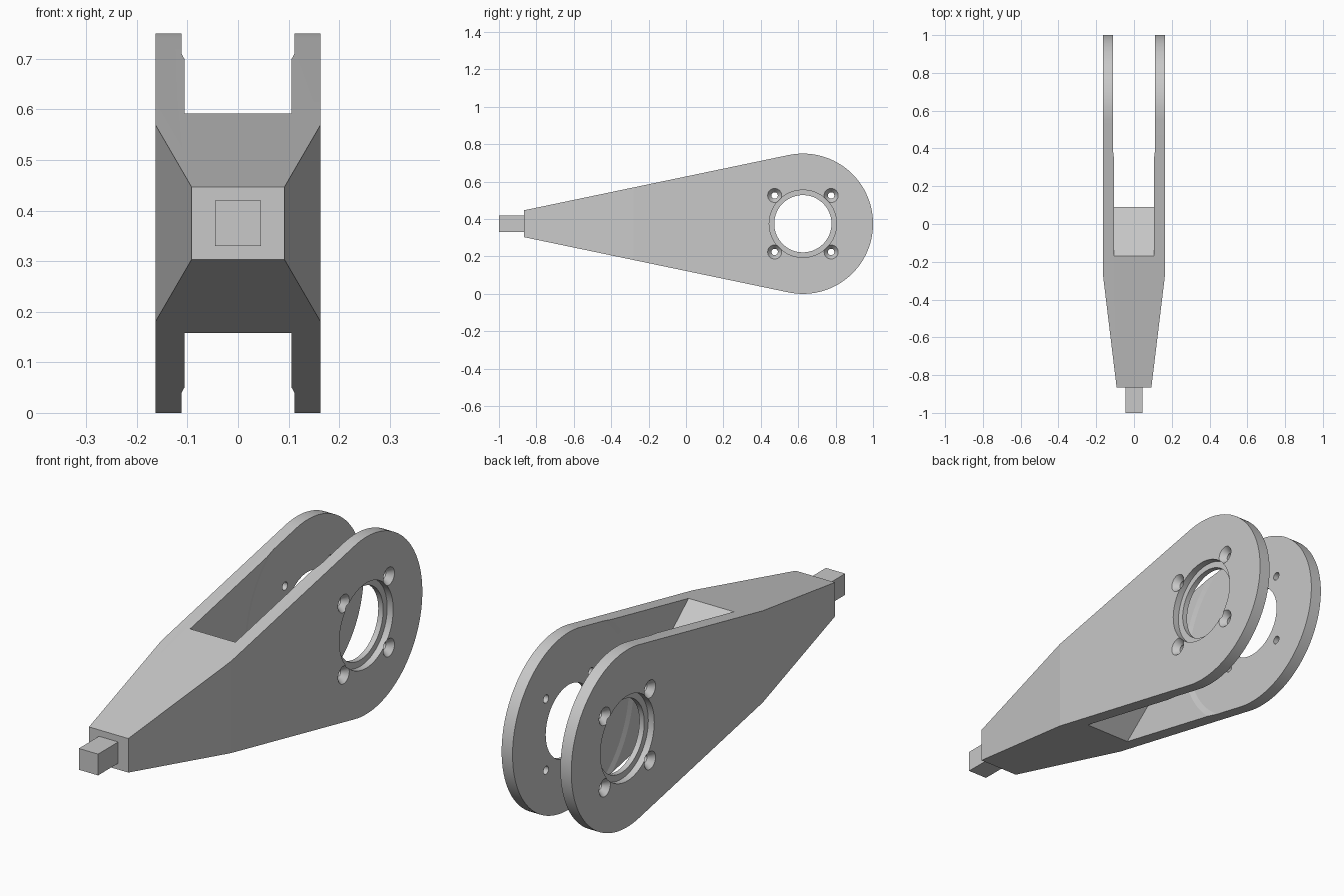
import bpy, bmesh
from math import sin, cos, radians, tau
from mathutils import Vector

if "Cube" in bpy.data.objects:
    bpy.data.objects.remove(bpy.data.objects["Cube"])

grey = bpy.data.materials.new("plain grey")
grey.use_nodes = True
colour = (0.58, 0.58, 0.58, 1)
grey.diffuse_color = colour
grey.node_tree.nodes["Principled BSDF"].inputs["Base Color"].default_value = colour

AXLE_Y, AXLE_Z, RADIUS = 0.625, 0.375, 0.375
HALF_WIDTH, SLOT = 0.163, 0.106
NOSE_Y = -0.865


def finish(name, bm):
    bmesh.ops.recalc_face_normals(bm, faces=bm.faces[:])
    mesh = bpy.data.meshes.new(name)
    bm.to_mesh(mesh)
    bm.free()
    obj = bpy.data.objects.new(name, mesh)
    mesh.materials.append(grey)
    bpy.context.collection.objects.link(obj)
    return obj


def prism(name, points, offset):
    """Extrude a closed outline of 3D points along offset."""
    bm = bmesh.new()
    face = bm.faces.new([bm.verts.new(p) for p in points])
    result = bmesh.ops.extrude_face_region(bm, geom=[face], use_keep_orig=True)
    verts = [v for v in result["geom"] if isinstance(v, bmesh.types.BMVert)]
    bmesh.ops.translate(bm, verts=verts, vec=Vector(offset))
    return finish(name, bm)


def side_prism(name, outline, half):
    return prism(name, [(-half, y, z) for y, z in outline], (2 * half, 0, 0))


def turned(name, profile, y, z, steps=96):
    """Turn a half profile of (x, radius), mirrored about x = 0, around the x axis."""
    full = [(-x, r) for x, r in reversed(profile)] + profile
    bm = bmesh.new()
    rings = [[bm.verts.new((x, y + r * cos(tau * i / steps), z + r * sin(tau * i / steps)))
              for i in range(steps)] for x, r in full]
    for a, b in zip(rings, rings[1:]):
        for i in range(steps):
            j = (i + 1) % steps
            bm.faces.new((a[i], a[j], b[j], b[i]))
    bm.faces.new(rings[0])
    bm.faces.new(rings[-1])
    return finish(name, bm)


def carve(target, tool, operation="DIFFERENCE"):
    """Apply a boolean and discard the tool."""
    mod = target.modifiers.new("carve", "BOOLEAN")
    mod.operation, mod.object, mod.solver = operation, tool, "EXACT"
    bpy.context.view_layer.update()
    graph = bpy.context.evaluated_depsgraph_get()
    mesh = bpy.data.meshes.new_from_object(target.evaluated_get(graph))
    target.modifiers.clear()
    target.data = mesh
    bpy.data.objects.remove(tool)


# Arm body: tapering side outline with a round end
steps = 64
angles = [radians(-101.8 + 203.6 * i / steps) for i in range(steps + 1)]
outline = [(NOSE_Y, 0.447), (NOSE_Y, 0.303)]
outline += [(AXLE_Y + RADIUS * cos(a), AXLE_Z + RADIUS * sin(a)) for a in angles]
body = side_prism("forked_arm", outline, 0.3)

# Narrowing of the arm towards the nose, seen in plan
half_plan = [(0.092, NOSE_Y), (HALF_WIDTH, -0.28), (HALF_WIDTH, 1.2)]
plan = half_plan + [(-x, y) for x, y in reversed(half_plan)]
# lengthen the taper past the nose so that the end face stays clean
plan[0], plan[-1] = (0.0799, -0.965), (-0.0799, -0.965)
carve(body, prism("plan_tool", [(x, y, -0.2) for x, y in plan], (0, 0, 1.2)), "INTERSECT")

# Slot between the cheeks, with a wedge-shaped floor
slot = [(0.09, AXLE_Z), (-0.29, 0.694), (-0.29, 0.95), (1.2, 0.95),
        (1.2, -0.2), (-0.29, -0.2), (-0.29, 0.056)]
carve(body, side_prism("slot_tool", slot, SLOT))

# Shallow round recess on the inner cheek faces
carve(body, turned("recess_tool", [(SLOT, 0.428), (0.112, 0.405)], AXLE_Y, AXLE_Z))

# Axle hole with an outer counterbore
carve(body, turned("axle_tool", [(0.135, 0.153), (0.135, 0.18), (0.2, 0.18)], AXLE_Y, AXLE_Z))

# Four countersunk screw holes
for dy in (-0.151, 0.151):
    for dz in (-0.151, 0.151):
        carve(body, turned("screw_tool", [(0.137, 0.017), (0.17, 0.043)],
                           AXLE_Y + dy, AXLE_Z + dz))

# Square peg on the nose
peg_half = 0.045
square = [(-peg_half, -peg_half), (peg_half, -peg_half), (peg_half, peg_half), (-peg_half, peg_half)]
peg = prism("square_peg", [(x, -1, AXLE_Z + z) for x, z in square], (0, 0.15, 0))

# Smooth the curves and keep the flat planes crisp
for obj in (body, peg):
    bpy.ops.object.select_all(action="DESELECT")
    obj.select_set(True)
    bpy.context.view_layer.objects.active = obj
    bpy.ops.object.shade_smooth_by_angle(angle=radians(5))
